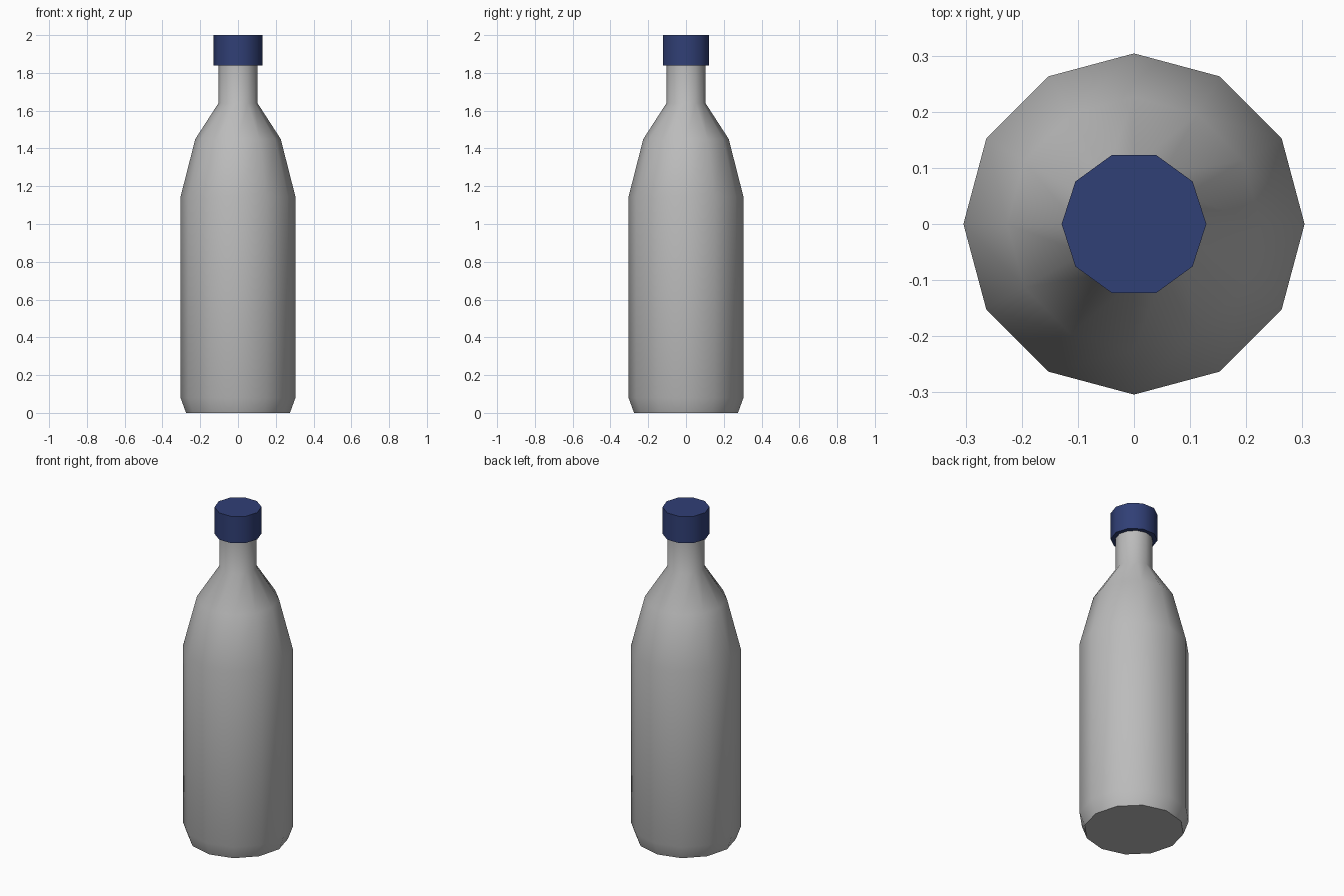
import bpy
import bmesh
from math import cos, sin, tau, radians

default = bpy.data.objects.get("Cube")
if default:
    bpy.data.objects.remove(default, do_unlink=True)


def material(name, color):
    mat = bpy.data.materials.new(name)
    mat.use_nodes = True
    mat.diffuse_color = color
    mat.node_tree.nodes["Principled BSDF"].inputs["Base Color"].default_value = color
    return mat


def lathe(name, profile, sides, mat):
    """Closed solid turned around z from (radius, height) pairs."""
    bm = bmesh.new()
    rings = [[bm.verts.new((r * cos(tau * i / sides), r * sin(tau * i / sides), z))
              for i in range(sides)] for r, z in profile]
    for low, high in zip(rings, rings[1:]):
        for i in range(sides):
            j = (i + 1) % sides
            bm.faces.new((low[i], low[j], high[j], high[i]))
    bm.faces.new(rings[0][::-1])
    bm.faces.new(rings[-1])
    mesh = bpy.data.meshes.new(name)
    bm.to_mesh(mesh)
    bm.free()
    mesh.materials.append(mat)
    obj = bpy.data.objects.new(name, mesh)
    bpy.context.collection.objects.link(obj)
    bpy.ops.object.select_all(action="DESELECT")
    obj.select_set(True)
    bpy.context.view_layer.objects.active = obj
    bpy.ops.object.shade_smooth_by_angle(angle=radians(40))
    return obj


grey = material("bottle grey", (0.5, 0.5, 0.5, 1))
blue = material("cap blue", (0.03, 0.05, 0.18, 1))

# Bottle: chamfered foot, straight body, two-step shoulder, neck
lathe("bottle_body", [(0.275, 0), (0.304, 0.08), (0.304, 1.145), (0.226, 1.45),
                      (0.103, 1.64), (0.103, 1.86)], 12, grey)

# Cap over the neck
lathe("bottle_cap", [(0.129, 1.838), (0.129, 2)], 10, blue)
